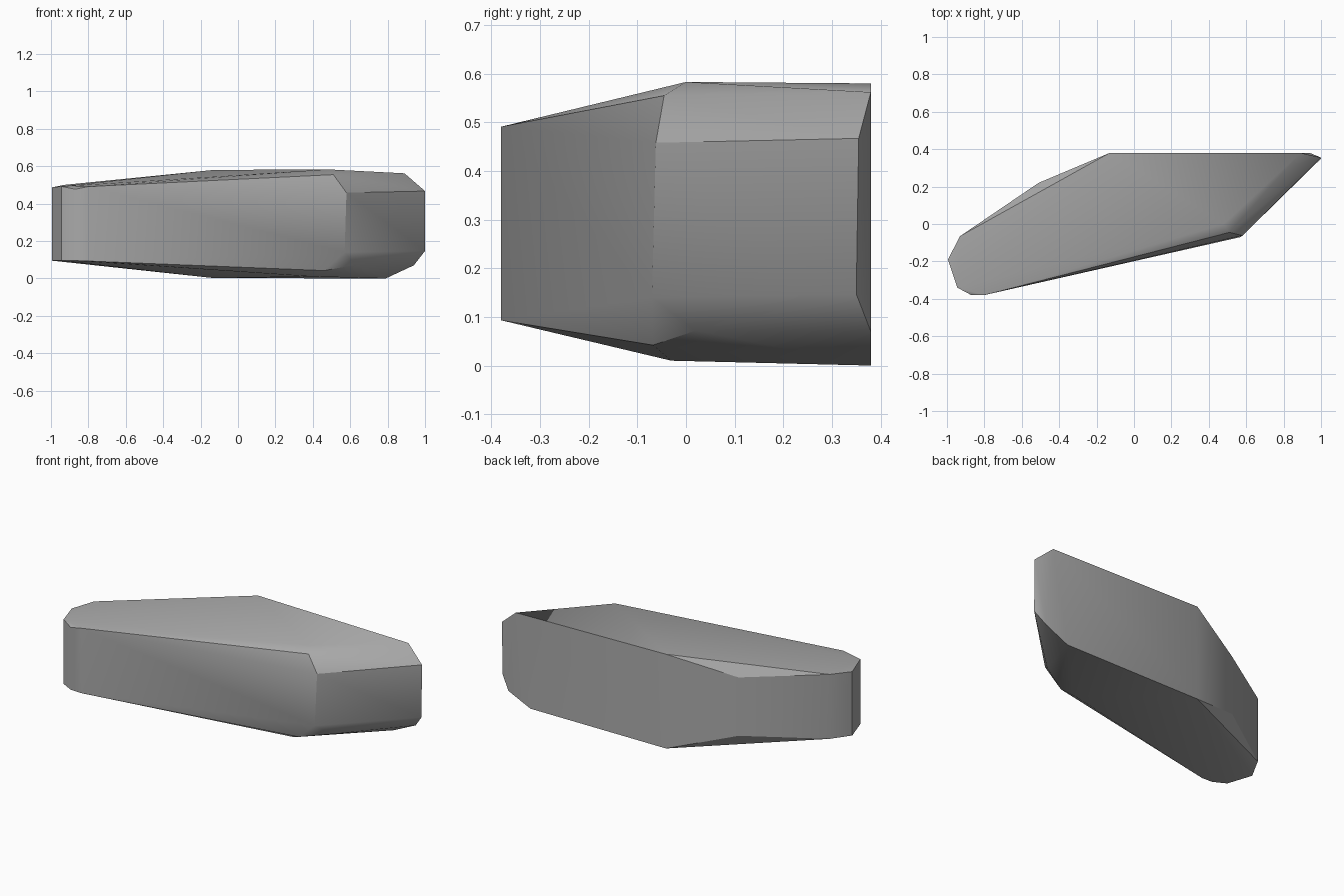
import bpy, bmesh, math

cube = bpy.data.objects.get("Cube")
if cube:
    bpy.data.objects.remove(cube, do_unlink=True)

# Stone colour
stone = bpy.data.materials.new("grey_stone")
stone.use_nodes = True
grey = (0.4, 0.4, 0.4, 1)
stone.diffuse_color = grey
stone.node_tree.nodes["Principled BSDF"].inputs["Base Color"].default_value = grey

# Upright corners of the narrow end and back: x, y, bottom z, top z
uprights = [
    (-0.80, -0.38, 0.093, 0.491),
    (-0.87, -0.38, 0.095, 0.477),
    (-0.945, -0.34, 0.095, 0.492),
    (-0.995, -0.19, 0.095, 0.487),
    (-0.93, -0.065, 0.105, 0.50),
    (-0.51, 0.22, 0.12, 0.478),
    (-0.13, 0.38, 0.002, 0.58),
]
# Chamfered corners of the broad end
chamfers = [
    (0.51, -0.045, 0.555), (0.48, 0.0, 0.583), (0.58, -0.062, 0.458),
    (0.57, -0.07, 0.14), (0.46, -0.068, 0.042), (0.63, 0.02, 0.072),
    (0.40, -0.03, 0.01), (1.0, 0.355, 0.467), (1.0, 0.35, 0.147),
    (0.89, 0.38, 0.562), (0.94, 0.38, 0.07), (0.79, 0.38, 0.0),
]

# Angular stone slab wrapped around the corners
bm = bmesh.new()
for x, y, low, high in uprights:
    bm.verts.new((x, y, low))
    bm.verts.new((x, y, high))
for corner in chamfers:
    bm.verts.new(corner)
bmesh.ops.convex_hull(bm, input=bm.verts)
bmesh.ops.dissolve_limit(bm, angle_limit=math.radians(1.5),
                         verts=bm.verts, edges=bm.edges)
bmesh.ops.recalc_face_normals(bm, faces=bm.faces)
mesh = bpy.data.meshes.new("stone_slab")
bm.to_mesh(mesh)
bm.free()
mesh.materials.append(stone)
slab = bpy.data.objects.new("stone_slab", mesh)
bpy.context.collection.objects.link(slab)

# Soft facets with crisp main edges
bpy.ops.object.select_all(action="DESELECT")
slab.select_set(True)
bpy.context.view_layer.objects.active = slab
bpy.ops.object.shade_smooth_by_angle(angle=math.radians(30))
